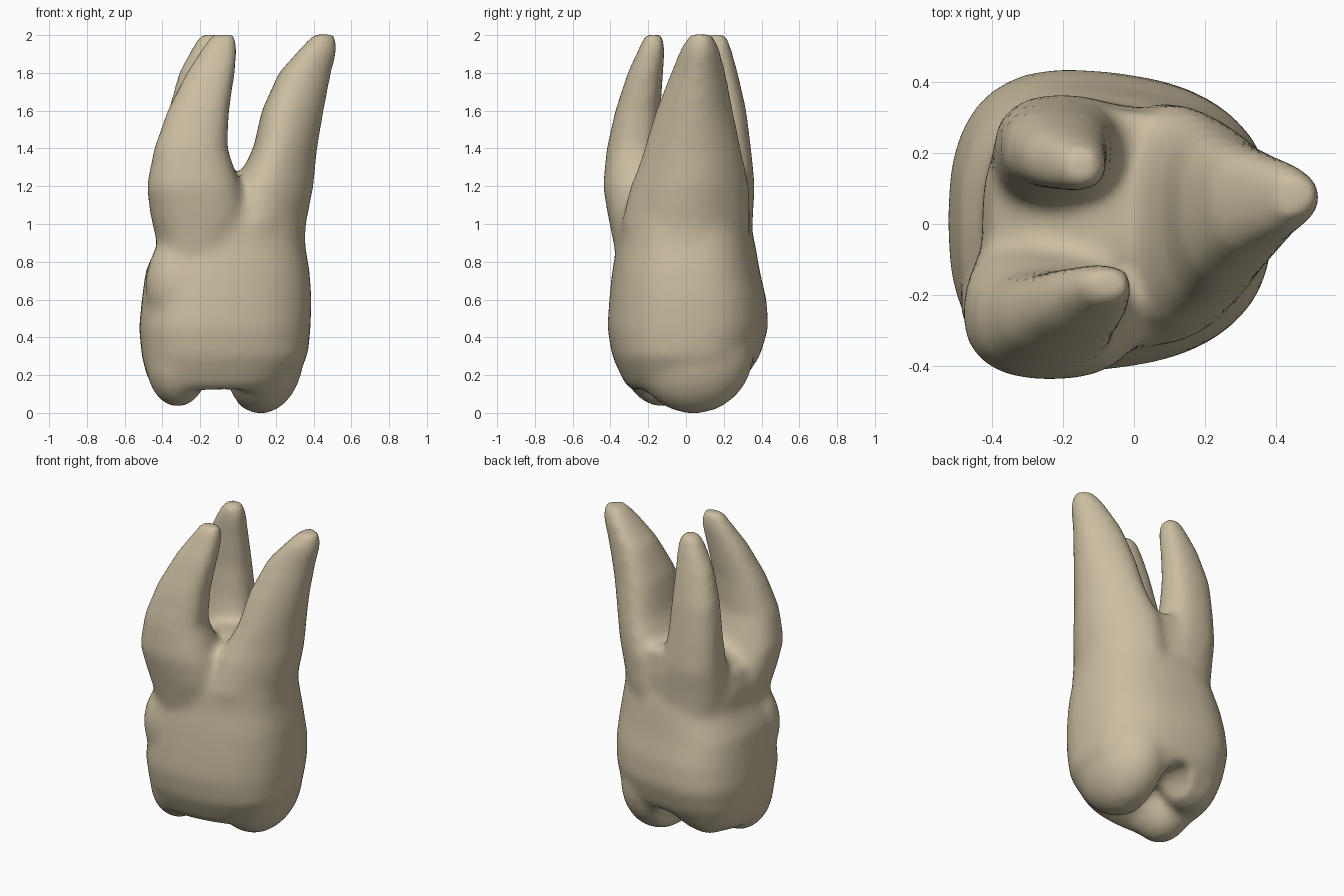
import bpy, bmesh, math
from mathutils import Matrix, Vector

cube = bpy.data.objects.get("Cube")
if cube:
    bpy.data.objects.remove(cube, do_unlink=True)

ivory = bpy.data.materials.new("ivory")
ivory.use_nodes = True
colour = (0.60, 0.52, 0.36, 1)
ivory.diffuse_color = colour
ivory.node_tree.nodes["Principled BSDF"].inputs["Base Color"].default_value = colour
ivory.node_tree.nodes["Principled BSDF"].inputs["Roughness"].default_value = 0.6

SIDES = 32


def power(v, e):
    return math.copysign(abs(v) ** e, v)


def loft(bm, sections, taper=0.0, square=2.0):
    """Capped loft through rounded sections (z, cx, cy, rx, ry), narrower toward +x."""
    rings = []
    for z, cx, cy, rx, ry in sections:
        ring = []
        for i in range(SIDES):
            a = math.tau * i / SIDES
            c, s = power(math.cos(a), 2 / square), power(math.sin(a), 2 / square)
            ring.append(bm.verts.new((cx + rx * c, cy + ry * s * (1 - taper * c), z)))
        rings.append(ring)
    for low, high in zip(rings, rings[1:]):
        for i in range(SIDES):
            j = (i + 1) % SIDES
            bm.faces.new((low[i], low[j], high[j], high[i]))
    bm.faces.new(rings[0][::-1])
    bm.faces.new(rings[-1])


def bulge(bm, centre, radii):
    """Ellipsoid swelling."""
    bmesh.ops.create_uvsphere(
        bm, u_segments=SIDES, v_segments=16, radius=1,
        matrix=Matrix.Translation(centre) @ Matrix.Diagonal(Vector(radii)).to_4x4())


def make_object(name, bm):
    bmesh.ops.recalc_face_normals(bm, faces=bm.faces)
    mesh = bpy.data.meshes.new(name)
    bm.to_mesh(mesh)
    bm.free()
    mesh.materials.append(ivory)
    obj = bpy.data.objects.new(name, mesh)
    bpy.context.collection.objects.link(obj)
    return obj


def add_fuse(obj, name):
    fuse = obj.modifiers.new(name, "REMESH")
    fuse.mode = "VOXEL"
    fuse.voxel_size = 0.022
    fuse.use_smooth_shade = True


body = bmesh.new()

# Crown with a hollow underside, neck, and the trunk that the roots grow from
loft(body, [(.25, -.1, .06, .06, .06), (.17, -.1, .0, .2, .16), (.11, -.1, -.04, .29, .22),
            (.14, -.1, -.03, .35, .28), (.2, -.09, -.01, .395, .33), (.3, -.07, 0, .44, .385),
            (.45, -.07, .01, .455, .42), (.6, -.06, .01, .45, .41), (.75, -.055, 0, .435, .385),
            (.9, -.035, 0, .39, .36), (1.0, -.04, -.01, .39, .345),
            (1.12, -.04, .01, .36, .325), (1.2, -.02, .04, .28, .28), (1.27, 0, .13, .14, .19)],
     taper=.12, square=2.6)

# Chewing points: one broad, two smaller
bulge(body, (.12, .04, .32), (.23, .32, .325))
bulge(body, (-.32, -.12, .28), (.17, .22, .25))
bulge(body, (-.29, .16, .35), (.18, .2, .25))

# Full front corner of the crown
bulge(body, (-.32, -.22, .68), (.17, .165, .26))

# Broad outer root
loft(body, [(.75, .1, 0, .25, .3), (1.0, .15, 0, .21, .325), (1.2, .185, .02, .215, .3),
            (1.3, .22, .03, .19, .27), (1.4, .25, .035, .17, .245), (1.6, .29, .045, .165, .195),
            (1.8, .355, .065, .14, .14), (1.93, .43, .075, .1, .1), (2.005, .46, .08, .06, .06)],
     taper=.3, square=2.2)

# Front root, curving inward
loft(body, [(.7, -.2, -.11, .22, .24), (.9, -.2, -.15, .23, .235), (1.05, -.205, -.2, .26, .215),
            (1.2, -.235, -.25, .25, .19), (1.4, -.25, -.275, .195, .145),
            (1.6, -.21, -.255, .165, .12), (1.8, -.145, -.215, .13, .095),
            (1.93, -.095, -.18, .095, .07), (2.003, -.075, -.17, .065, .05)], square=2.4)

# Rear root
loft(body, [(.7, -.18, .12, .22, .21), (.9, -.17, .13, .225, .22), (1.05, -.175, .165, .225, .19),
            (1.2, -.205, .205, .19, .16), (1.4, -.22, .215, .165, .13), (1.6, -.22, .21, .15, .11),
            (1.8, -.195, .185, .12, .09), (1.93, -.16, .165, .085, .075),
            (2.003, -.145, .16, .055, .055)], square=2.4)

tooth = make_object("tooth", body)

# Groove running out of the rear of the chewing surface
groove = bmesh.new()
bulge(groove, (-.09, .24, .09), (.11, .32, .18))
groove_cutter = make_object("groove_cutter", groove)
groove_cutter.hide_render = True
groove_cutter.hide_viewport = True

# Fuse the parts, cut the groove, then soften the joins
add_fuse(tooth, "fuse")
cut = tooth.modifiers.new("cut_groove", "BOOLEAN")
cut.operation = "DIFFERENCE"
cut.object = groove_cutter
add_fuse(tooth, "even_out")
soften = tooth.modifiers.new("soften", "SMOOTH")
soften.factor = 0.5
soften.iterations = 12
